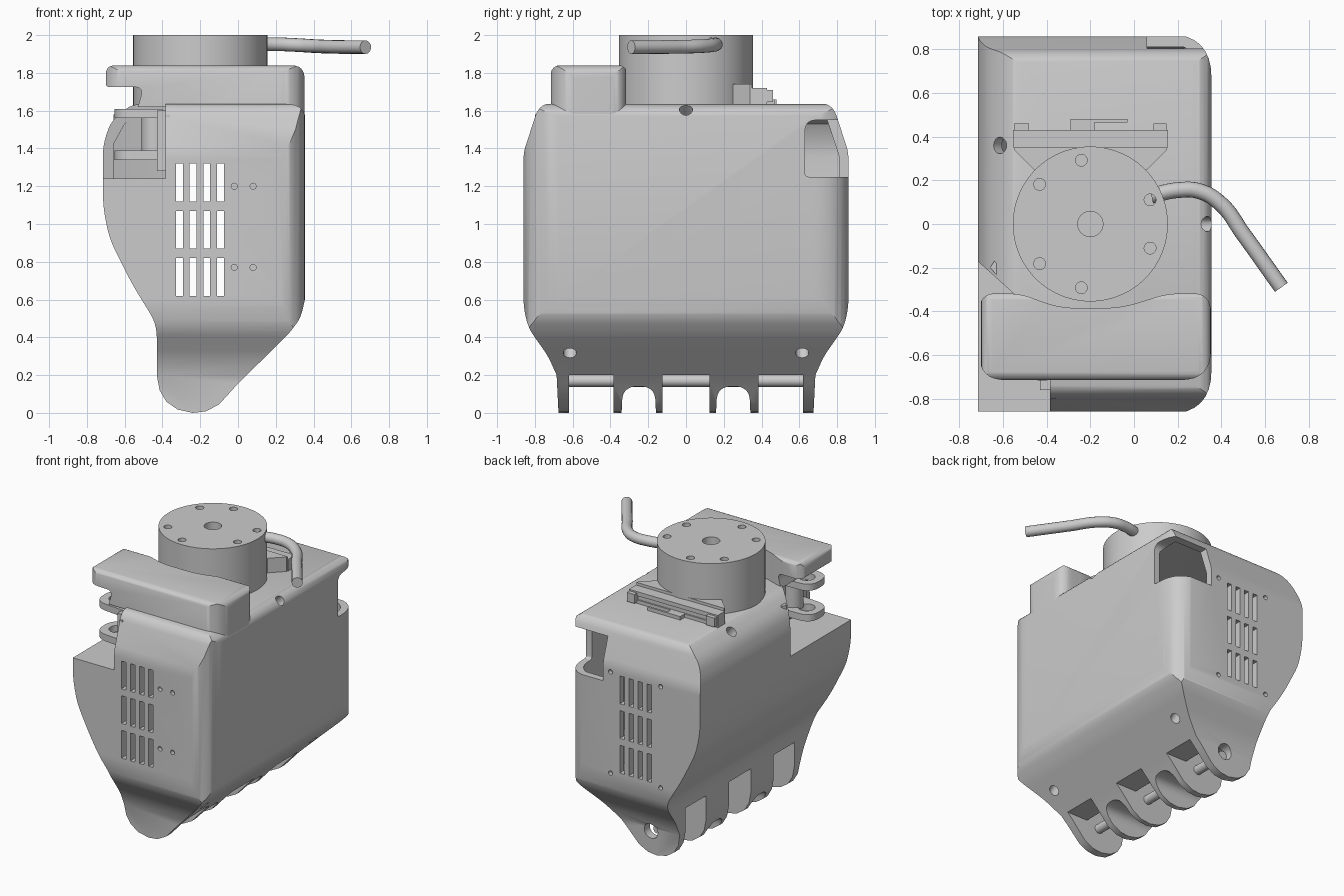
import bpy, bmesh, math
from mathutils import Vector

if "Cube" in bpy.data.objects:
    bpy.data.objects.remove(bpy.data.objects["Cube"])


def rounded(pts):
    """Points (u, v) or (u, v, radius); the latter become soft corners."""
    out, n = [], len(pts)
    for i, p in enumerate(pts):
        c = Vector(p[:2])
        if len(p) < 3:
            out.append(c)
            continue
        a, b = Vector(pts[i - 1][:2]), Vector(pts[(i + 1) % n][:2])
        r = min(p[2], .45 * (a - c).length, .45 * (b - c).length)
        s, e = c + (a - c).normalized() * r, c + (b - c).normalized() * r
        for j in range(9):
            t = j / 8
            out.append((1 - t) ** 2 * s + 2 * t * (1 - t) * c + t * t * e)
    return out


def make(name, bm):
    bmesh.ops.recalc_face_normals(bm, faces=bm.faces[:])
    me = bpy.data.meshes.new(name)
    bm.to_mesh(me)
    bm.free()
    ob = bpy.data.objects.new(name, me)
    bpy.context.collection.objects.link(ob)
    return ob


def prism(name, pts, axis, a, b):
    place = {'x': lambda u, v, t: (t, u, v), 'y': lambda u, v, t: (u, t, v),
             'z': lambda u, v, t: (u, v, t)}[axis]
    bm = bmesh.new()
    pts = rounded(pts)
    lo = [bm.verts.new(place(p[0], p[1], a)) for p in pts]
    hi = [bm.verts.new(place(p[0], p[1], b)) for p in pts]
    bm.faces.new(lo)
    bm.faces.new(hi)
    for i in range(len(pts)):
        j = (i + 1) % len(pts)
        bm.faces.new((lo[i], lo[j], hi[j], hi[i]))
    return make(name, bm)


def boxes(name, bounds):
    bm = bmesh.new()
    for x0, x1, y0, y1, z0, z1 in bounds:
        for v in bmesh.ops.create_cube(bm, size=1)['verts']:
            v.co = ((x0 + x1) / 2 + v.co.x * (x1 - x0), (y0 + y1) / 2 + v.co.y * (y1 - y0),
                    (z0 + z1) / 2 + v.co.z * (z1 - z0))
    return make(name, bm)


def rods(name, items, seg=32):
    bm = bmesh.new()
    for p, q, r in items:
        p, q = Vector(p), Vector(q)
        vs = bmesh.ops.create_cone(bm, cap_ends=True, segments=seg, radius1=r, radius2=r,
                                   depth=(q - p).length)['verts']
        rot = Vector((0, 0, 1)).rotation_difference(q - p)
        for v in vs:
            v.co = rot @ v.co + (p + q) / 2
    return make(name, bm)


def boolean(ob, other, op='DIFFERENCE'):
    m = ob.modifiers.new('cut', 'BOOLEAN')
    m.operation, m.object, m.solver = op, other, 'EXACT'
    dg = bpy.context.evaluated_depsgraph_get()
    dg.update()
    me = bpy.data.meshes.new_from_object(ob.evaluated_get(dg))
    ob.modifiers.clear()
    ob.data = me
    bpy.data.objects.remove(other)
    return ob


def mirrored(half):
    return half + [(-p[0],) + tuple(p[1:]) for p in reversed(half)]


# Palm housing: three silhouettes intersected
body = prism('palm_housing', [
    (-.43, .2), (-.415, .12), (-.38, .06), (-.32, .018), (-.24, 0), (-.17, .008), (-.1, .045),
    (0, .155), (.27, .42, .06), (.33, .5, .04), (.36, .62, .06), (.36, 1.635, .1),
    (-.56, 1.635, .05), (-.67, 1.55, .06), (-.715, 1.42, .06), (-.715, 1.09, .08),
    (-.68, .92, .07), (-.56, .68, .08), (-.43, .47, .07)], 'y', -1, 1)
boolean(body, prism('side', mirrored([(-.67, -.1), (-.685, .2), (-.73, .3, .04), (-.835, .45, .05),
        (-.86, .56, .05), (-.86, 1.38, .04), (-.775, 1.64, .07)]), 'x', -1, 1), 'INTERSECT')
boolean(body, prism('plan', [(-.8, -.87), (.355, -.87, .2), (.355, .87, .2), (-.8, .87)],
                    'z', -.2, 1.8), 'INTERSECT')

# Hollow interior
cav = prism('cavity', [(-.38, .45), (-.5, .66), (-.6, .84), (-.66, 1.05), (-.66, 1.42), (-.6, 1.53),
                       (-.5, 1.575), (.25, 1.575), (.32, 1.5), (.32, .62), (.2, .45)], 'y', -1, 1)
boolean(cav, prism('cs', mirrored([(-.79, .3), (-.81, .55), (-.81, 1.36), (-.73, 1.6)]), 'x', -1, 1),
        'INTERSECT')
boolean(cav, prism('cp', [(-.8, -.83), (.31, -.83, .18), (.31, .83, .18), (-.8, .83)], 'z', 0, 1.8),
        'INTERSECT')
boolean(body, cav)

# Vent grilles through both ends
boolean(body, boxes('vents', [(x - .018, x + .018, -1, 1, z - .1, z + .1)
                              for x in (-.31, -.238, -.165, -.092) for z in (.72, .97, 1.22)]))
# Thumb opening and rear corner opening
boolean(body, prism('thumb_cut', [(-.85, -.05), (-.55, -.32), (-.385, -.45), (-.385, -1), (-.85, -1)],
                    'z', 1.24, 1.9))
boolean(body, prism('corner_cut', [(.63, 1.25, .02), (1, 1.25), (1, 1.55), (.63, 1.55, .06)],
                    'x', .06, .5))

# Finger slots, knuckle arches
gaps = [(-.62, -.385), (-.125, .125), (.385, .62)]
boolean(body, boxes('gaps', [(-.6, .3, a, b, -.1, .2) for a, b in gaps]))
boolean(body, boxes('gap_tops', [(-.6, -.12, a, b, .1, .37) for a, b in gaps]))
for y in (-.25, .25):
    boolean(body, prism('arch', [(y - .095, -.1), (y - .085, .14, .085), (y + .085, .14, .085),
                                 (y + .095, -.1)], 'x', -.6, .3))

# Screw holes
boolean(body, rods('screws', [
    ((.05, y, .5), (.25, y, .18), .035) for y in (-.615, .615)] + [
    ((.2, 0, 1.47), (.42, 0, 1.69), .035), ((-.5, .36, 1.45), (-.7, .36, 1.7), .038),
    ((-.2, .6, .17), (-.2, .8, .17), .055)] + [
    ((x, -.83, z), (x, -.9, z), .016) for x in (-.02, .08) for z in (.77, 1.2)] + [
    ((x, .83, z), (x, .9, z), .016) for x in (-.4, .0) for z in (.6, 1.33)], 16))

# Finger axle
axle = rods('finger_axle', [((-.22, -.64, .17), (-.22, .64, .17), .032)])

# Thumb pocket: floor, inner wall, slanted wall
floor = prism('thumb_pocket_floor', [(-.705, -.855), (-.385, -.855), (-.385, -.42), (-.55, -.29),
                                     (-.705, -.15)], 'z', 1.19, 1.24)
wall = prism('thumb_pocket_wall', [(-.385, -.8), (-.36, -.8), (-.36, -.42), (-.55, -.26), (-.64, -.17),
                                   (-.66, -.2), (-.55, -.32), (-.385, -.45)], 'z', 1.2, 1.58)

# Thumb hinge: two eye lugs on a back plate
hinge = boxes('thumb_hinge_plate', [(-.43, -.375, -.76, -.46, 1.28, 1.6)])
for z, n in ((1.34, 'lower'), (1.56, 'upper')):
    lug = prism('thumb_lug_' + n, [(-.655, -.695, .1), (-.4, -.72), (-.4, -.48), (-.655, -.485, .1)],
                'z', z, z + .048)
    boolean(lug, rods('eye', [((-.55, -.59, z - .1), (-.55, -.59, z + .1), .055)]))
knuckle = rods('thumb_servo', [((-.44, -.59, 1.37), (-.44, -.59, 1.56), .07)])

# Thumb cap with overhang and hollow beside the wrist
cap = prism('thumb_cap', [(-.7, 1.725, .02), (-.7, 1.84, .05), (.352, 1.84, .07), (.352, 1.5),
                          (-.37, 1.5), (-.37, 1.62), (-.53, 1.62), (-.5, 1.725, .05)], 'y', -1, 0)
boolean(cap, prism('cap_plan', [(-.71, -.715, .12), (.353, -.715, .14), (.353, -.315, .13),
                                (.15, -.32, .05), (-.06, -.385, .08), (-.34, -.385, .08),
                                (-.52, -.32, .05), (-.71, -.315, .1)], 'z', 1.3, 2), 'INTERSECT')
boolean(cap, prism('cap_side', [(-.72, 1.3), (-.72, 1.843, .07), (-.31, 1.843, .06), (-.31, 1.3)],
                   'x', -1, 1), 'INTERSECT')

# Wrist drum with centre bore and six bolt holes
drum = rods('wrist_drum', [((-.2, 0, 1.62), (-.2, 0, 2), .355)], 96)
holes = [((-.2, 0, 1.9), (-.2, 0, 2.1), .058)]
for deg in (-22, 22, 98, 142, 218, 262):
    x, y = -.2 + .295 * math.cos(math.radians(deg)), .295 * math.sin(math.radians(deg))
    holes.append(((x, y, 1.92), (x, y, 2.1), .027))
boolean(drum, rods('bolt_holes', holes, 24))

# Wrist mount, circuit bar and its connectors
mount = prism('wrist_mount', [(-.55, .35), (.15, .35), (.15, .34), (.06, .25), (-.46, .25), (-.55, .34)],
              'z', 1.62, 1.74)
bar = boxes('connector_bar', [(-.555, .155, .35, .43, 1.63, 1.72)])
boolean(bar, boxes('bar_slot', [(-.49, .09, .42, .5, 1.66, 1.69)]))
plugs = boxes('connector_plugs', [(-.55, -.48, .42, .46, 1.645, 1.71), (.09, .15, .42, .46, 1.645, 1.71),
                                  (-.29, -.18, .42, .48, 1.62, 1.66), (-.18, -.03, .465, .48, 1.62, 1.66)])

# Bent cable
cu = bpy.data.curves.new('cable', 'CURVE')
cu.dimensions, cu.bevel_depth, cu.bevel_resolution = '3D', .036, 6
cu.use_fill_caps, cu.resolution_u = True, 12
path = [(.08, .13, 1.952), (.2, .155, 1.952), (.3, .15, 1.948), (.4, .09, 1.942), (.5, -.045, 1.938),
        (.675, -.29, 1.936)]
sp = cu.splines.new('BEZIER')
sp.bezier_points.add(len(path) - 1)
for bp, co in zip(sp.bezier_points, path):
    bp.co = co
    bp.handle_left_type = bp.handle_right_type = 'AUTO'
tmp = bpy.data.objects.new('tmp', cu)
bpy.context.collection.objects.link(tmp)
bpy.context.view_layer.update()
me = bpy.data.meshes.new_from_object(tmp.evaluated_get(bpy.context.evaluated_depsgraph_get()))
bpy.data.objects.remove(tmp)
bpy.context.collection.objects.link(bpy.data.objects.new('cable', me))

# Smooth shading with crisp edges
for ob in bpy.context.scene.objects:
    ob.select_set(True)
    bpy.context.view_layer.objects.active = ob
    print(ob.name, len(ob.data.polygons))
bpy.ops.object.shade_smooth_by_angle(angle=math.radians(30))
